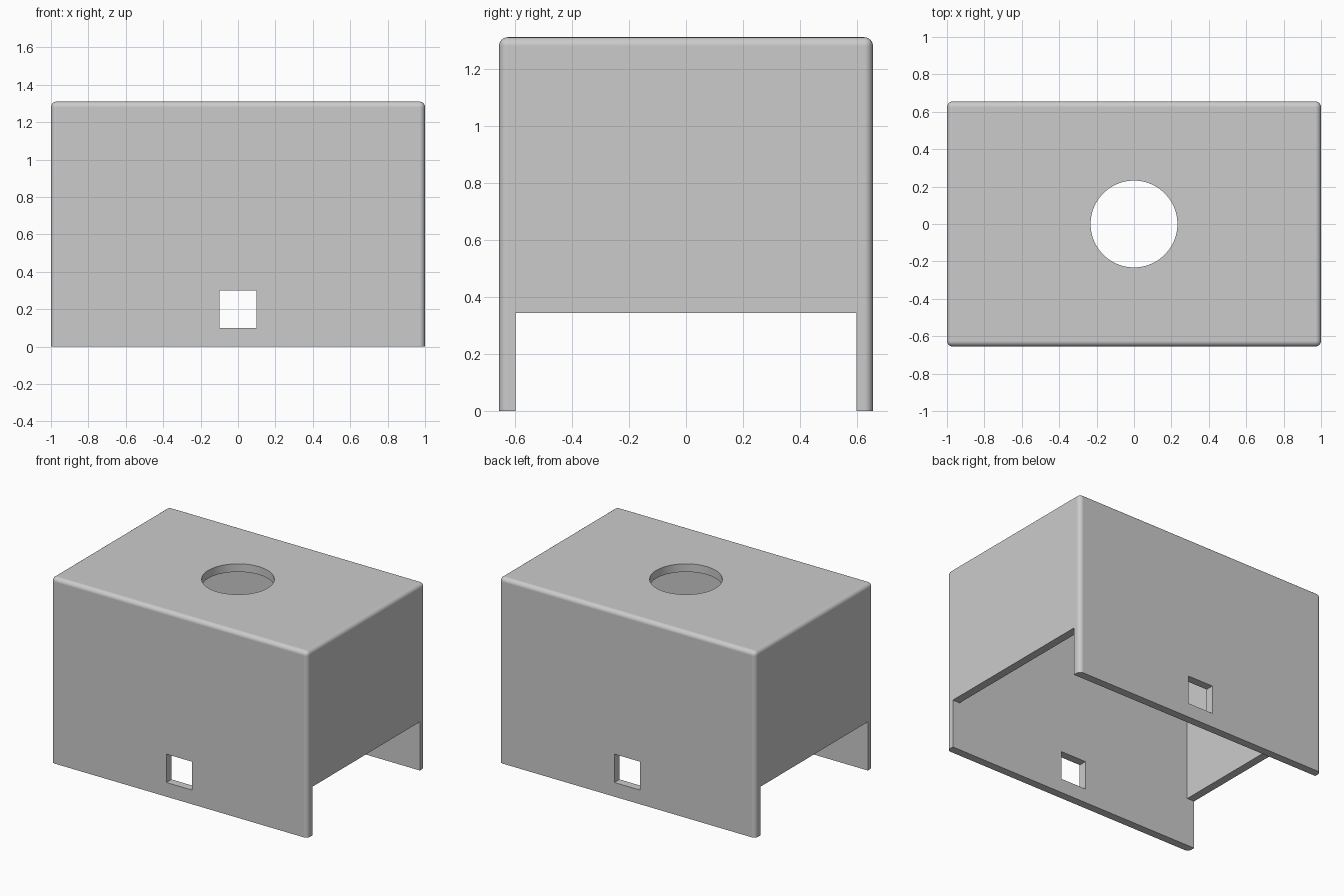
import bpy
import bmesh
from mathutils import Matrix, Vector

cube = bpy.data.objects.get("Cube")
if cube:
    bpy.data.objects.remove(cube, do_unlink=True)

HX, HY, HEIGHT = 1.0, 0.655, 1.31   # outer half width, half depth, height
WALL = 0.057
ROUND = 0.03
IX, IY = HX - WALL, HY - WALL       # inner half sizes

grey = bpy.data.materials.new("light grey")
grey.use_nodes = True
grey.diffuse_color = (0.6, 0.6, 0.6, 1)
grey.node_tree.nodes["Principled BSDF"].inputs["Base Color"].default_value = (0.6, 0.6, 0.6, 1)


def add_object(name, bm):
    bmesh.ops.recalc_face_normals(bm, faces=bm.faces)
    mesh = bpy.data.meshes.new(name)
    bm.to_mesh(mesh)
    bm.free()
    mesh.materials.append(grey)
    obj = bpy.data.objects.new(name, mesh)
    bpy.context.collection.objects.link(obj)
    return obj


def box(low, high):
    low, high = Vector(low), Vector(high)
    bm = bmesh.new()
    matrix = Matrix.Translation((low + high) / 2) @ Matrix.Diagonal((*(high - low), 1))
    bmesh.ops.create_cube(bm, size=1, matrix=matrix)
    return bm


# Outer block, rounded on every edge except around the open bottom
bm = box((-HX, -HY, 0), (HX, HY, HEIGHT))
edges = [e for e in bm.edges if max(v.co.z for v in e.verts) > 0.5]
bmesh.ops.bevel(bm, geom=edges, offset=ROUND, segments=6, profile=0.5, affect='EDGES')
cover = add_object("cover_shell", bm)

# Cutters: cavity, side openings, front and back windows, round top hole
hole = bmesh.new()
bmesh.ops.create_cone(hole, cap_ends=True, segments=96, radius1=0.232, radius2=0.232,
                      depth=0.5, matrix=Matrix.Translation((0, 0, HEIGHT)))
cutters = [
    add_object("cavity_cutter", box((-IX, -IY, -0.2), (IX, IY, HEIGHT - WALL))),
    add_object("side_cutter", box((-1.2, -IY, -0.3), (1.2, IY, 0.343))),
    add_object("window_cutter", box((-0.1, -1, 0.1), (0.1, 1, 0.3))),
    add_object("top_hole_cutter", hole),
]

bpy.ops.object.select_all(action='DESELECT')
bpy.context.view_layer.objects.active = cover
cover.select_set(True)
for cutter in cutters:
    cutter.hide_render = True
    mod = cover.modifiers.new(cutter.name, 'BOOLEAN')
    mod.operation = 'DIFFERENCE'
    mod.solver = 'EXACT'
    mod.object = cutter
    bpy.ops.object.modifier_apply(modifier=mod.name)
    bpy.data.objects.remove(cutter, do_unlink=True)

# Smooth rounded edges while keeping the walls flat
bpy.ops.object.shade_smooth_by_angle(angle=0.6)
weighted = cover.modifiers.new("flat_walls", 'WEIGHTED_NORMAL')
weighted.keep_sharp = True
weighted.weight = 100
